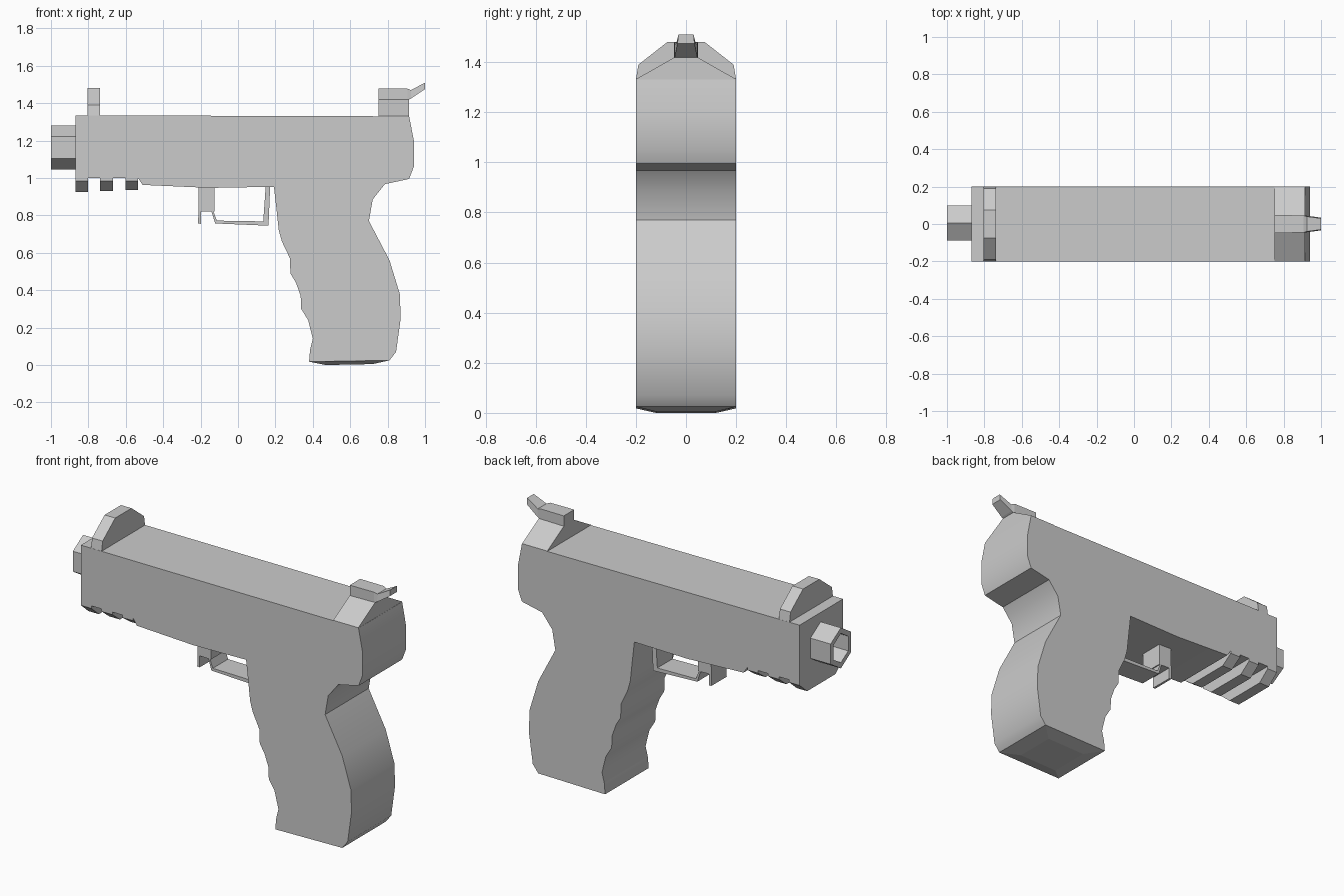
import bpy, bmesh, math


def loft(name, rings, caps=True, closed=False, smooth=False):
    """Skin a series of equally sized vertex rings."""
    bm = bmesh.new()
    vs = [[bm.verts.new(p) for p in ring] for ring in rings]
    n = len(vs[0])
    pairs = list(zip(vs, vs[1:])) + ([(vs[-1], vs[0])] if closed else [])
    for a, b in pairs:
        for i in range(n):
            j = (i + 1) % n
            bm.faces.new((a[i], a[j], b[j], b[i]))
    if caps and not closed:
        bm.faces.new(vs[0])
        bm.faces.new(vs[-1])
    bmesh.ops.recalc_face_normals(bm, faces=bm.faces)
    me = bpy.data.meshes.new(name)
    bm.to_mesh(me)
    bm.free()
    ob = bpy.data.objects.new(name, me)
    bpy.context.collection.objects.link(ob)
    if smooth:
        bpy.ops.object.select_all(action='DESELECT')
        ob.select_set(True)
        bpy.context.view_layer.objects.active = ob
        bpy.ops.object.shade_smooth_by_angle(angle=math.radians(30))
    return ob


def side_profile(name, pts, half, smooth=False):
    """Extrude an (x, z) outline across y."""
    return loft(name, [[(x, y, z) for x, z in pts] for y in (-half, half)], smooth=smooth)


def cross_section(name, pts, x0, x1):
    """Extrude a (y, z) half outline, mirrored in y, along x."""
    full = pts + [(-y, z) for y, z in reversed(pts)]
    return loft(name, [[(x, y, z) for y, z in full] for x in (x0, x1)])


# Main body with grip
body = [
    (-0.87, 1.335), (0.75, 1.33), (0.915, 1.33), (0.94, 1.20), (0.94, 1.06),
    (0.915, 0.995), (0.785, 0.967), (0.72, 0.885), (0.70, 0.77), (0.81, 0.56),
    (0.865, 0.38), (0.87, 0.25), (0.845, 0.07), (0.81, 0.025), (0.38, 0.018),
    (0.385, 0.08), (0.40, 0.14), (0.375, 0.24), (0.338, 0.30), (0.335, 0.37),
    (0.31, 0.44), (0.28, 0.49), (0.278, 0.57), (0.235, 0.66), (0.218, 0.72),
    (0.205, 0.84), (0.192, 0.953), (-0.15, 0.947), (-0.51, 0.963),
    (-0.535, 1.0), (-0.87, 1.0)]
side_profile("body", body, 0.2, smooth=True)

# Shallow tapered grip base
loft("grip_base", [
    [(0.38, -0.2, 0.018), (0.81, -0.2, 0.025), (0.81, 0.2, 0.025), (0.38, 0.2, 0.018)],
    [(0.47, -0.12, 0.0), (0.72, -0.12, 0.005), (0.72, 0.12, 0.005), (0.47, 0.12, 0.0)]])

# Chamfered ribs under the front
for i, (x0, x1, z) in enumerate([(-0.87, -0.803, 0.925), (-0.737, -0.668, 0.93),
                                 (-0.602, -0.535, 0.935)]):
    cross_section(f"lower_rib_{i + 1}", [(0.2, 1.0), (0.2, 0.985), (0.13, z)], x0, x1)

# Front and rear raised blocks
cross_section("front_sight", [(0.2, 1.33), (0.19, 1.39), (0.075, 1.48)], -0.805, -0.737)
cross_section("rear_hump", [(0.2, 1.325), (0.2, 1.332), (0.045, 1.42)], 0.752, 0.914)

# Rear tab, narrowing to a raised tail
loft("rear_tab", [
    [(x, -w, lo), (x, w, lo), (x, w - t, hi), (x, -w + t, hi)]
    for x, w, lo, hi, t in [(0.752, 0.048, 1.415, 1.478, 0.0), (0.905, 0.046, 1.415, 1.478, 0.0),
                            (0.925, 0.044, 1.425, 1.455 + 0.015, 0.004),
                            (1.0, 0.034, 1.475, 1.51, 0.004)]])


# Hollow six-sided nozzle
def hexagon(x, r):
    return [(x, 0.006 + r * 0.92 * math.sin(k * math.pi / 3), 1.163 + r * math.cos(k * math.pi / 3))
            for k in range(6)]


loft("nozzle", [hexagon(-0.86, 0.118), hexagon(-1.0, 0.118),
                hexagon(-1.0, 0.085), hexagon(-0.872, 0.085)], closed=True)

# Lever block with its thin hanging lip
side_profile("front_lever", [(-0.21, 0.955), (-0.125, 0.955), (-0.125, 0.82),
                             (-0.197, 0.822), (-0.197, 0.755), (-0.213, 0.757)], 0.07)

# Thin loop below the body
side_profile("guard_loop", [(-0.135, 0.83), (-0.113, 0.772), (0.135, 0.768), (0.148, 0.955),
                            (0.172, 0.955), (0.163, 0.745), (-0.122, 0.757), (-0.143, 0.825)], 0.07)
